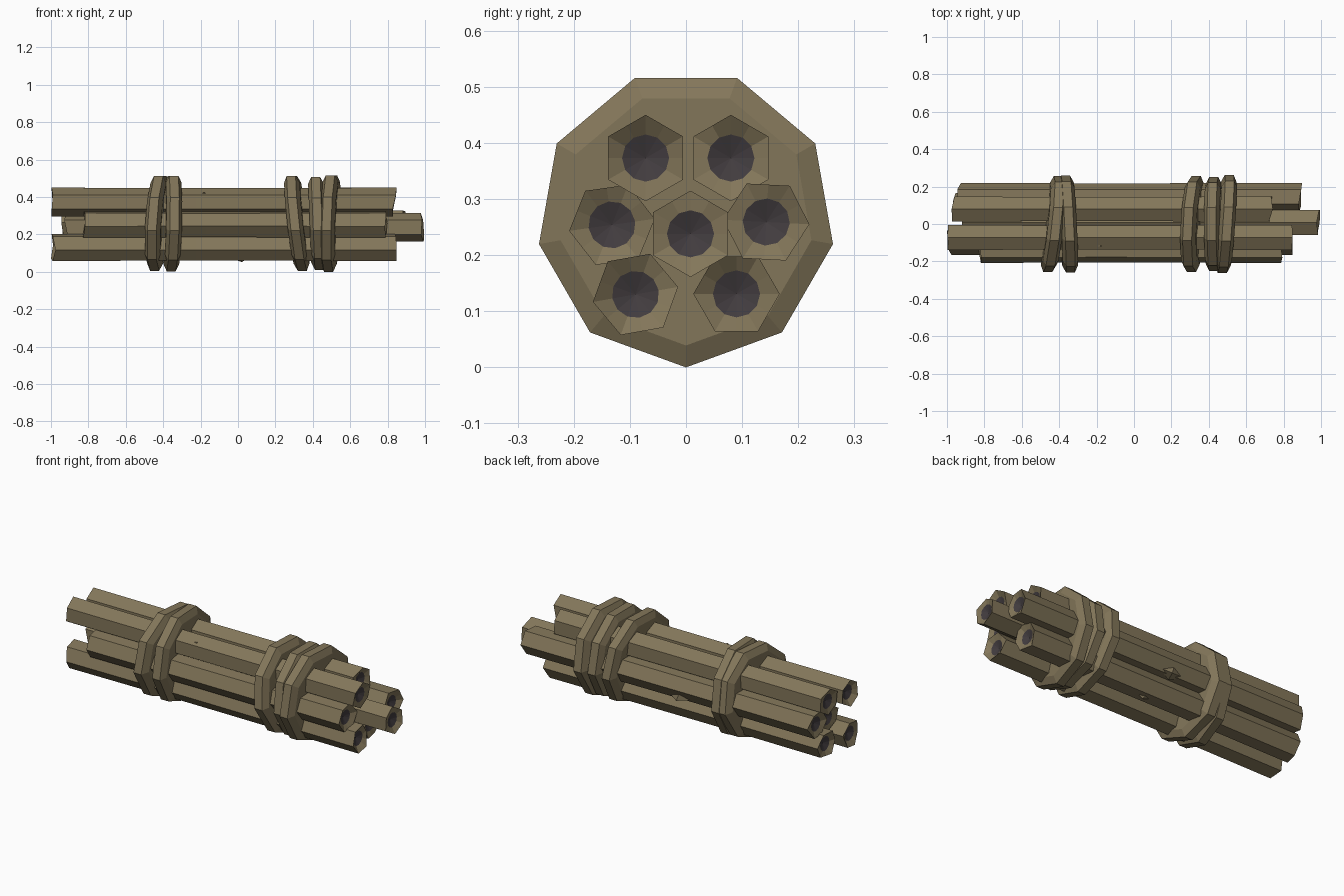
import bpy, bmesh, math, random
from mathutils import Vector

if "Cube" in bpy.data.objects:
    bpy.data.objects.remove(bpy.data.objects["Cube"])

random.seed(4)


def material(name, rgb):
    m = bpy.data.materials.new(name)
    m.diffuse_color = (*rgb, 1)
    m.use_nodes = True
    m.node_tree.nodes["Principled BSDF"].inputs["Base Color"].default_value = m.diffuse_color
    return m


WOOD = material("dull brown", (0.228, 0.183, 0.102))
DARK = material("dark hollow", (0.055, 0.046, 0.050))


def finish(bm, name):
    bmesh.ops.recalc_face_normals(bm, faces=bm.faces)
    me = bpy.data.meshes.new(name)
    bm.to_mesh(me)
    bm.free()
    me.materials.append(WOOD)
    me.materials.append(DARK)
    ob = bpy.data.objects.new(name, me)
    bpy.context.collection.objects.link(ob)
    return ob


def bridge(bm, a, b):
    n = len(a)
    for i in range(n):
        bm.faces.new((a[i], a[(i + 1) % n], b[(i + 1) % n], b[i]))


def hex_ring(bm, x, y, z, r, rot, jitter=0.0, inward=0):
    """Hexagon with edge midpoints, so a round hole can be joined to it."""
    pts = []
    for k in range(6):
        a = math.radians(rot + 60 * k)
        pts.append(Vector((x + inward * random.uniform(0, jitter),
                           y + r * math.cos(a), z + r * math.sin(a))))
    out = []
    for k in range(6):
        out += [pts[k], (pts[k] + pts[(k + 1) % 6]) / 2]
    return [bm.verts.new(p) for p in out]


def rod(name, y, z, rot, x0, x1, r=0.077):
    bm = bmesh.new()
    mid = (x0 + x1) / 2
    rings = [hex_ring(bm, x0, y, z, r, rot, 0.025, 1),
             hex_ring(bm, mid - 0.15, y, z, r * 0.96, rot),
             hex_ring(bm, x1, y, z, r, rot, 0.025, -1)]
    bridge(bm, rings[0], rings[1])
    bridge(bm, rings[1], rings[2])
    # slightly sunken ends with a dark pith
    for ring, x, s in ((rings[0], x0, 1), (rings[2], x1, -1)):
        hole = [bm.verts.new((x + s * 0.025,
                              y + 0.042 * math.cos(math.radians(rot + 30 * k)),
                              z + 0.042 * math.sin(math.radians(rot + 30 * k))))
                for k in range(12)]
        bridge(bm, ring, hole)
        c = bm.verts.new((x + s * 0.04, y, z))
        for k in range(12):
            bm.faces.new((hole[k], hole[(k + 1) % 12], c)).material_index = 1
    return finish(bm, name)


def binding(name, c, a, b, scale=1.0):
    """Nine-sided bevelled wrap, leaning along z by a and along y by b."""
    bm = bmesh.new()
    rings = []
    for dx, r in ((-0.042, 0.227), (-0.024, 0.266), (0.024, 0.266), (0.042, 0.227)):
        ring = []
        for k in range(9):
            t = math.radians(-90 + 40 * k)
            y, z = r * scale * math.cos(t), r * scale * math.sin(t)
            ring.append(bm.verts.new((c + dx + a * z + b * y, y, 0.266 + z)))
        rings.append(ring)
    for p, q in zip(rings, rings[1:]):
        bridge(bm, p, q)
    bm.faces.new(rings[0])
    bm.faces.new(rings[-1])
    return finish(bm, name)


def knot(name, x, y, z, ny, nz):
    """Small pointed bump on the side of a rod."""
    bm = bmesh.new()
    tip = bm.verts.new((x + 0.02, y + ny * 0.018, z + nz * 0.018))
    base = [bm.verts.new((x + u, y - nz * v - ny * 0.02, z + ny * v - nz * 0.02))
            for u, v in ((-0.09, 0), (0, 0.04), (0.09, 0), (0, -0.04))]
    for i in range(4):
        bm.faces.new((base[i], base[(i + 1) % 4], tip))
    bm.faces.new(base)
    return finish(bm, name)


# rods: y, z, roll, left end, right end
RODS = [(-0.072, 0.373, 30, -1.0, 0.85),
        (0.080, 0.373, 30, -0.98, 0.745),
        (-0.132, 0.254, 8, -0.84, 0.80),
        (0.143, 0.259, -3, -0.95, 0.90),
        (0.008, 0.238, 30, -0.93, 1.0),
        (-0.090, 0.130, 10, -1.0, 0.85),
        (0.090, 0.131, 0, -0.97, 0.80)]
for i, args in enumerate(RODS):
    rod(f"rod_{i + 1}", *args)

# wraps: two on the left, three on the right
WRAPS = [(-0.43, 0.06, 0.11, 0.98), (-0.352, 0.02, -0.05, 0.99),
         (0.315, -0.11, 0.05, 0.98), (0.425, -0.04, 0.0, 0.96),
         (0.492, 0.03, 0.07, 1.0)]
for i, args in enumerate(WRAPS):
    binding(f"wrap_{i + 1}", *args)

# knots on the rods
knot("knot_1", -0.20, -0.11, 0.41, -0.6, 0.8)
knot("knot_2", -0.10, 0.19, 0.20, 0.8, -0.6)
knot("knot_3", 0.00, 0.09, 0.07, 0.0, -1.0)
